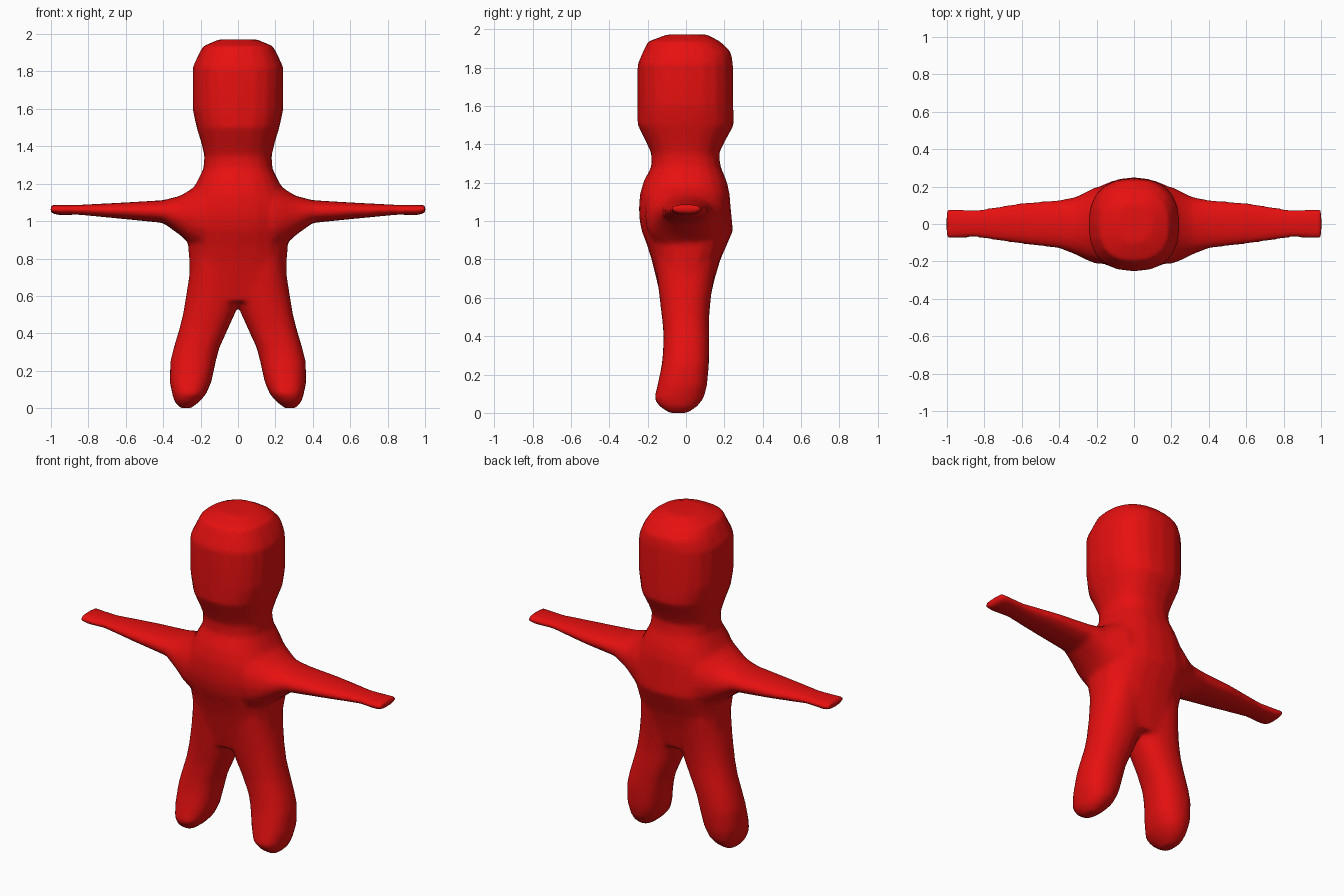
import bpy, bmesh, math
from mathutils import Vector

if "Cube" in bpy.data.objects:
    bpy.data.objects.remove(bpy.data.objects["Cube"])

SIDES = 20


def outline(u0, u1, v0, v1, power):
    """Rounded-box outline filling the given rectangle."""
    pts = []
    for i in range(SIDES):
        a = 2 * math.pi * i / SIDES
        c, s = math.cos(a), math.sin(a)
        u = math.copysign(abs(c) ** (2 / power), c)
        v = math.copysign(abs(s) ** (2 / power), s)
        pts.append(((u0 + u1) / 2 + u * (u1 - u0) / 2, (v0 + v1) / 2 + v * (v1 - v0) / 2))
    return pts


def loft(bm, rings, place, power):
    """Skin a list of (position, u0, u1, v0, v1) cross-sections into a closed tube."""
    loops = [[bm.verts.new(place(t, u, v)) for u, v in outline(u0, u1, v0, v1, power)]
             for t, u0, u1, v0, v1 in rings]
    faces = [bm.faces.new(loops[0]), bm.faces.new(loops[-1])]
    for a, b in zip(loops, loops[1:]):
        for i in range(SIDES):
            j = (i + 1) % SIDES
            faces.append(bm.faces.new((a[i], a[j], b[j], b[i])))
    bmesh.ops.recalc_face_normals(bm, faces=faces)


bm = bmesh.new()

# Head, neck and torso: (z, half width, front y, back y)
trunk = [(0.57, .25, -.125, .12), (0.70, .26, -.155, .15), (0.80, .262, -.18, .18),
         (0.88, .268, -.205, .215), (0.95, .275, -.232, .245), (1.02, .28, -.245, .238),
         (1.08, .275, -.245, .232), (1.14, .255, -.24, .228), (1.21, .22, -.22, .212),
         (1.28, .185, -.182, .182), (1.35, .18, -.18, .172), (1.42, .197, -.212, .205),
         (1.50, .222, -.252, .25), (1.60, .243, -.252, .247), (1.82, .243, -.252, .245),
         (1.88, .217, -.225, .235), (1.935, .188, -.2, .18), (1.972, .10, -.10, .11)]
loft(bm, [(z, -w, w, f, b) for z, w, f, b in trunk], lambda t, u, v: Vector((u, v, t)), 2.4)

# Legs: (z, inner x, outer x, front y, back y)
leg = [(0.00, .25, .31, -.09, .01), (0.035, .205, .34, -.14, .06), (0.075, .17, .352, -.167, .092),
       (0.14, .142, .366, -.15, .11), (0.25, .118, .362, -.127, .12), (0.32, .10, .345, -.12, .121),
       (0.42, .055, .315, -.118, .121), (0.50, .018, .295, -.126, .121),
       (0.60, -.02, .278, -.138, .13), (0.70, -.02, .262, -.15, .145), (0.80, 0, .25, -.16, .16)]

# Arms: (x, front y, back y, bottom z, top z)
arm = [(0.10, -.2, .2, .80, 1.25), (0.20, -.215, .2, .84, 1.21), (0.26, -.19, .17, .88, 1.165),
       (0.31, -.165, .145, .925, 1.135), (0.40, -.13, .128, .99, 1.112),
       (0.60, -.107, .113, 1.01, 1.10), (0.85, -.072, .074, 1.034, 1.087),
       (0.96, -.078, .082, 1.032, 1.087), (1.003, -.08, .086, 1.043, 1.088)]

for side in (-1, 1):
    loft(bm, leg, lambda t, u, v: Vector((side * u, v, t)), 2.3)
    loft(bm, arm, lambda t, u, v: Vector((side * t, u, v)), 2.2)

mesh = bpy.data.meshes.new("body")
bm.to_mesh(mesh)
bm.free()
body = bpy.data.objects.new("body", mesh)
bpy.context.collection.objects.link(body)

# Fuse the limbs into one soft skin, then thin it out
remesh = body.modifiers.new("fuse", 'REMESH')
remesh.mode = 'VOXEL'
remesh.voxel_size = 0.012
remesh.use_smooth_shade = True
soften = body.modifiers.new("soften", 'SMOOTH')
soften.factor = 0.5
soften.iterations = 10
thin = body.modifiers.new("thin", 'DECIMATE')
thin.ratio = 0.15

# Red skin
red = bpy.data.materials.new("red")
red.diffuse_color = (0.8, 0.005, 0.005, 1)
red.use_nodes = True
red.node_tree.nodes["Principled BSDF"].inputs["Base Color"].default_value = red.diffuse_color
mesh.materials.append(red)
for p in mesh.polygons:
    p.use_smooth = True
